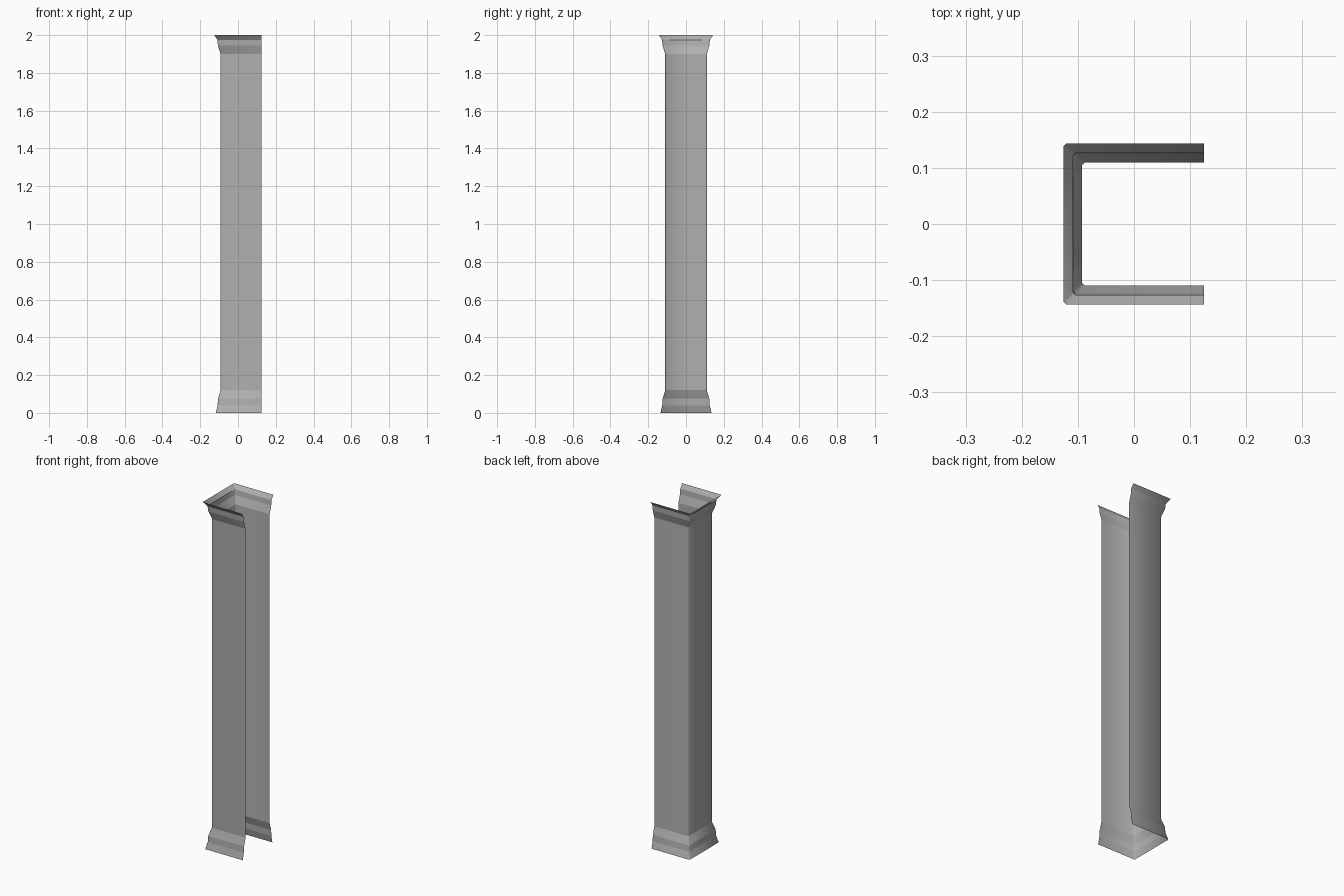
import bpy
import bmesh

if "Cube" in bpy.data.objects:
    bpy.data.objects.remove(bpy.data.objects["Cube"])

# Moulding profile: (height, outward offset from the shaft face)
PROFILE = [(0.0, 0.025), (0.04, 0.0155), (0.075, 0.0135), (0.12, 0.0),
           (1.90, 0.0), (1.945, 0.014), (1.975, 0.0165), (2.0, 0.0335)]
BACK_X, OPEN_X, HALF_Y, CHAMFER = -0.0925, 0.125, 0.11, 0.005


def u_section(z, d):
    """Three-sided channel outline with clipped corners, open towards +x."""
    x, y, c = BACK_X - d, HALF_Y + d, CHAMFER
    return [(OPEN_X, -y, z), (x + c, -y, z), (x, -y + c, z),
            (x, y - c, z), (x + c, y, z), (OPEN_X, y, z)]


# Open column shell with flared base and capital
bm = bmesh.new()
rings = [[bm.verts.new(p) for p in u_section(z, d)] for z, d in PROFILE]
for low, high in zip(rings, rings[1:]):
    for i in range(len(low) - 1):
        face = bm.faces.new((low[i], high[i], high[i + 1], low[i + 1]))
        face.smooth = True

# Crisp horizontal moulding lines, soft vertical corners
for edge in bm.edges:
    edge.smooth = abs(edge.verts[0].co.z - edge.verts[1].co.z) > 0.001

mesh = bpy.data.meshes.new("column_casing")
bm.to_mesh(mesh)
bm.free()
column = bpy.data.objects.new("column_casing", mesh)
bpy.context.collection.objects.link(column)

# Dark grey paint
paint = bpy.data.materials.new("dark_grey")
paint.diffuse_color = (0.43, 0.43, 0.43, 1.0)
paint.use_nodes = True
paint.node_tree.nodes["Principled BSDF"].inputs["Base Color"].default_value = paint.diffuse_color
mesh.materials.append(paint)
